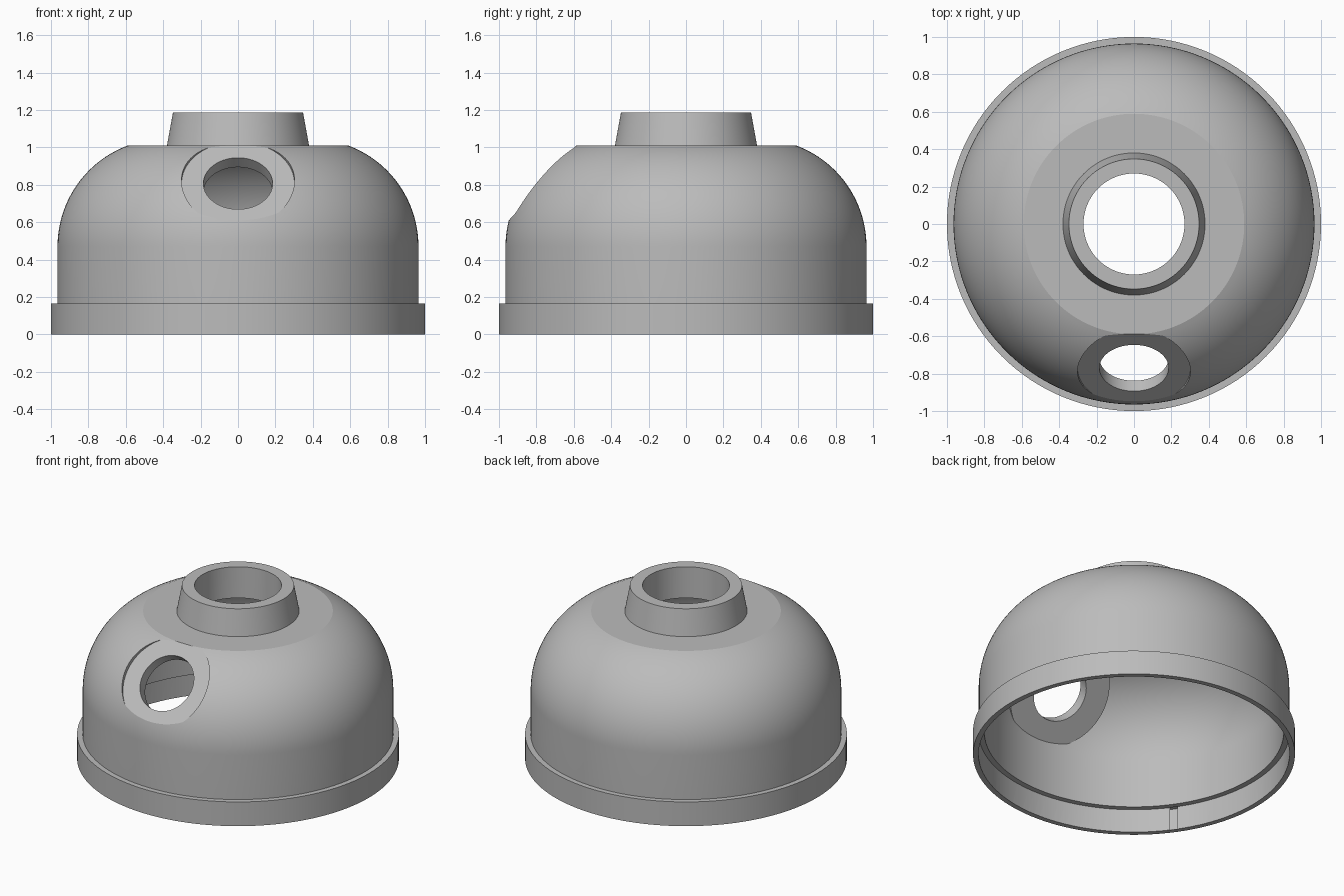
import bpy, bmesh
from math import sin, cos, asin, pi, radians
from mathutils import Vector, Matrix

cube = bpy.data.objects.get("Cube")
if cube:
    bpy.data.objects.remove(cube, do_unlink=True)

SEGMENTS = 128

grey = bpy.data.materials.new("plain grey")
grey.use_nodes = True
COLOUR = (0.5, 0.5, 0.5, 1)
grey.diffuse_color = COLOUR
grey.node_tree.nodes["Principled BSDF"].inputs["Base Color"].default_value = COLOUR


def add_object(name, bm):
    bmesh.ops.recalc_face_normals(bm, faces=bm.faces)
    mesh = bpy.data.meshes.new(name)
    bm.to_mesh(mesh)
    bm.free()
    mesh.materials.append(grey)
    obj = bpy.data.objects.new(name, mesh)
    bpy.context.collection.objects.link(obj)
    return obj


def lathe(name, profile):
    """Revolve (radius, z) points that start and end on the axis."""
    bm = bmesh.new()
    verts = [bm.verts.new((r, 0, z)) for r, z in profile]
    edges = [bm.edges.new(pair) for pair in zip(verts, verts[1:])]
    bmesh.ops.spin(bm, geom=verts + edges, cent=(0, 0, 0), axis=(0, 0, 1),
                   angle=2 * pi, steps=SEGMENTS)
    bmesh.ops.remove_doubles(bm, verts=bm.verts, dist=1e-5)
    return add_object(name, bm)


def cylinder(name, radius, start, end, matrix):
    """Cylinder along the local z of the matrix."""
    bm = bmesh.new()
    place = matrix @ Matrix.Translation((0, 0, (start + end) / 2))
    bmesh.ops.create_cone(bm, cap_ends=True, segments=SEGMENTS, radius1=radius,
                          radius2=radius, depth=end - start, matrix=place)
    return add_object(name, bm)


def subtract(target, cutter):
    mod = target.modifiers.new("cut", 'BOOLEAN')
    mod.operation = 'DIFFERENCE'
    mod.solver = 'EXACT'
    mod.object = cutter
    bpy.context.view_layer.objects.active = target
    bpy.ops.object.modifier_apply(modifier=mod.name)
    bpy.data.objects.remove(cutter, do_unlink=True)


def shoulder(radius, top, steps=28):
    """Arc from the vertical wall up to the flat crown."""
    centre_r, centre_z = 0.389, 0.47
    last = asin((top - centre_z) / radius)
    return [(centre_r + radius * cos(last * i / steps),
             centre_z + radius * sin(last * i / steps)) for i in range(steps + 1)]


# Outer form: base rim, wall, rounded shoulder, flat crown and tapered neck
dome = lathe("dome_housing",
             [(0, 0), (1, 0), (1, 0.166), (0.965, 0.166)] + shoulder(0.576, 1.01)
             + [(0.38, 1.01), (0.348, 1.186), (0, 1.186)])

# Hollow inside with a ledge above the rim
cavity = lathe("cavity_cutter",
               [(0, -0.1), (0.966, -0.1), (0.966, 0.16), (0.93, 0.16)]
               + shoulder(0.541, 0.972) + [(0, 0.972)])

# Slanted port frame on the front shoulder
normal = Vector((0, -0.743, 0.669)).normalized()
port = Matrix.Translation((0, -0.77, 0.807)) @ normal.to_track_quat('Z', 'Y').to_matrix().to_4x4()

# The port keeps a thick inner pad, so it is left out of the cavity
subtract(cavity, cylinder("pad_cutter", 0.35, -0.075, 0.4, port))
subtract(dome, cavity)

# Flat seat and hole of the port, then the bore through the neck
subtract(dome, cylinder("seat_cutter", 0.302, 0, 0.4, port))
subtract(dome, cylinder("port_cutter", 0.185, -0.25, 0.3, port))
subtract(dome, cylinder("bore_cutter", 0.27, 0.8, 1.4, Matrix.Identity(4)))

bpy.ops.object.select_all(action='DESELECT')
dome.select_set(True)
bpy.context.view_layer.objects.active = dome
bpy.ops.object.shade_smooth_by_angle(angle=radians(15))
